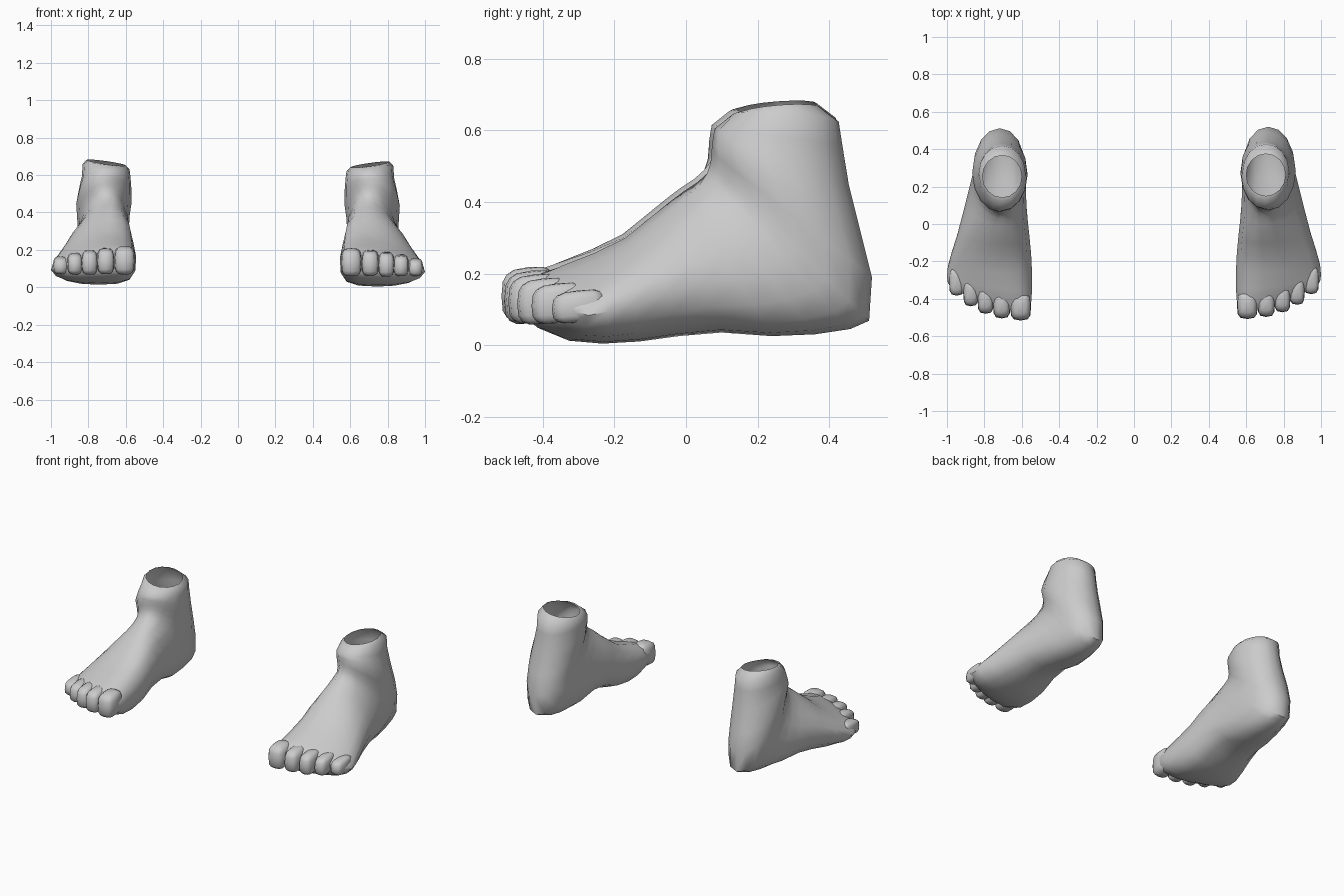
import bpy, bmesh, math

if "Cube" in bpy.data.objects:
    bpy.data.objects.remove(bpy.data.objects["Cube"])

skin = bpy.data.materials.new("plain_grey")
skin.diffuse_color = (0.6, 0.6, 0.6, 1)
skin.use_nodes = True
skin.node_tree.nodes["Principled BSDF"].inputs["Base Color"].default_value = skin.diffuse_color

# Forefoot cross-section: u runs inner to outer, v runs sole to top
SECTION = [(.45, 0), (.65, .02), (.82, .08), (.94, .19), (1, .36), (.98, .5),
           (.90, .64), (.75, .80), (.55, .93), (.32, 1), (.16, .97), (.05, .85),
           (0, .6), (.01, .3), (.08, .1), (.22, .02)]
N = len(SECTION)

# Rings: top y, z, bottom y, z, inner x, outer x, roundness, backward slant
RINGS = [
    (-.46, .18, -.455, .075, .565, .98, 0, .13),
    (-.41, .21, -.42, .045, .55, .995, 0, .11),
    (-.35, .23, -.34, .012, .545, 1.0, 0, .07),
    (-.26, .26, -.24, .004, .545, .995, 0, .03),
    (-.17, .30, -.13, .01, .55, .975, .05, 0),
    (-.10, .358, -.02, .025, .558, .945, .12, 0),
    (-.045, .405, .10, .035, .567, .92, .22, 0),
    (-.01, .435, .24, .025, .575, .895, .35, 0),
    (.025, .463, .36, .03, .577, .875, .5, 0),
    (.048, .49, .46, .045, .58, .86, .65, 0),
    (.062, .515, .512, .068, .583, .855, .8, 0),
    (.069, .54, .52, .19, .58, .86, .93, 0),
    (.073, .562, .49, .31, .57, .865, 1, 0),
    (.076, .583, .455, .45, .57, .85, 1, 0),
    (.08, .605, .437, .56, .575, .835, 1, 0),
    (.13, .645, .427, .625, .58, .83, 1, 0),
    (.15, .648, .375, .665, .60, .81, 1, 0),
]

# Toes: centre x, half width, tip y, centre z, half height
TOES = [
    ("big_toe", .606, .056, -.508, .134, .074),
    ("second_toe", .707, .047, -.497, .130, .068),
    ("third_toe", .793, .044, -.472, .123, .064),
    ("fourth_toe", .872, .041, -.432, .117, .056),
    ("little_toe", .948, .041, -.375, .108, .045),
]


def finish(name, bm, side):
    """Mirror to one side, set the offset of the left foot and shade smooth."""
    for v in bm.verts:
        v.co.x *= side
        if side < 0:
            v.co.y -= .008
            v.co.z += .01
    bmesh.ops.recalc_face_normals(bm, faces=bm.faces)
    me = bpy.data.meshes.new(name)
    bm.to_mesh(me)
    bm.free()
    me.materials.append(skin)
    ob = bpy.data.objects.new(name, me)
    bpy.context.collection.objects.link(ob)
    bpy.context.view_layer.objects.active = ob
    ob.select_set(True)
    bpy.ops.object.shade_smooth_by_angle(angle=math.radians(50))
    ob.select_set(False)


def foot(name, side):
    """Loft from the toe roots, around the heel and up to the open ankle."""
    bm = bmesh.new()
    loops = []
    for ty, tz, by, bz, xi, xo, rnd, slant in RINGS:
        loop = []
        for i, (u, v) in enumerate(SECTION):
            a = 2 * math.pi * i / N
            # the instep rounds off sooner than the sole
            r = rnd * (1 - (1 - rnd) * (1 - v))
            u += r * (.5 + .5 * math.sin(a) - u)
            v += r * (.5 - .5 * math.cos(a) - v)
            y = by + v * (ty - by) + slant * u * u
            z = bz + v * (tz - bz)
            # raised arch on the inner sole
            if u < .3 and v < .35:
                z += .035 * math.exp(-((by - .03) / .12) ** 2)
            # outer toe roots sit lower, ankle rim tilts up to the outside
            z -= slant * .3 * u * v
            if by > .37 and tz > .64:
                z += .03 * (u - .5)
            loop.append(bm.verts.new((xi + u * (xo - xi), y, z)))
        loops.append(loop)
    for a, b in zip(loops, loops[1:]):
        for i in range(N):
            j = (i + 1) % N
            bm.faces.new((a[i], a[j], b[j], b[i]))
    bm.faces.new(loops[0])
    finish(name, bm, side)


def toe(name, side, x, rx, tip, z, rz):
    """Rounded, boxy toe sunk into the forefoot."""
    bm = bmesh.new()
    bmesh.ops.create_uvsphere(bm, u_segments=12, v_segments=8, radius=1)
    ry = .075
    for v in bm.verts:
        c = [math.copysign(abs(k) ** .62, k) for k in v.co]
        v.co = (x + rx * c[0], tip + ry + ry * c[1], z + rz * c[2] + .008 * c[1])
    finish(name, bm, side)


for label, s in (("right", 1), ("left", -1)):
    foot(label + "_foot", s)
    for t in TOES:
        toe(label + "_" + t[0], s, *t[1:])
